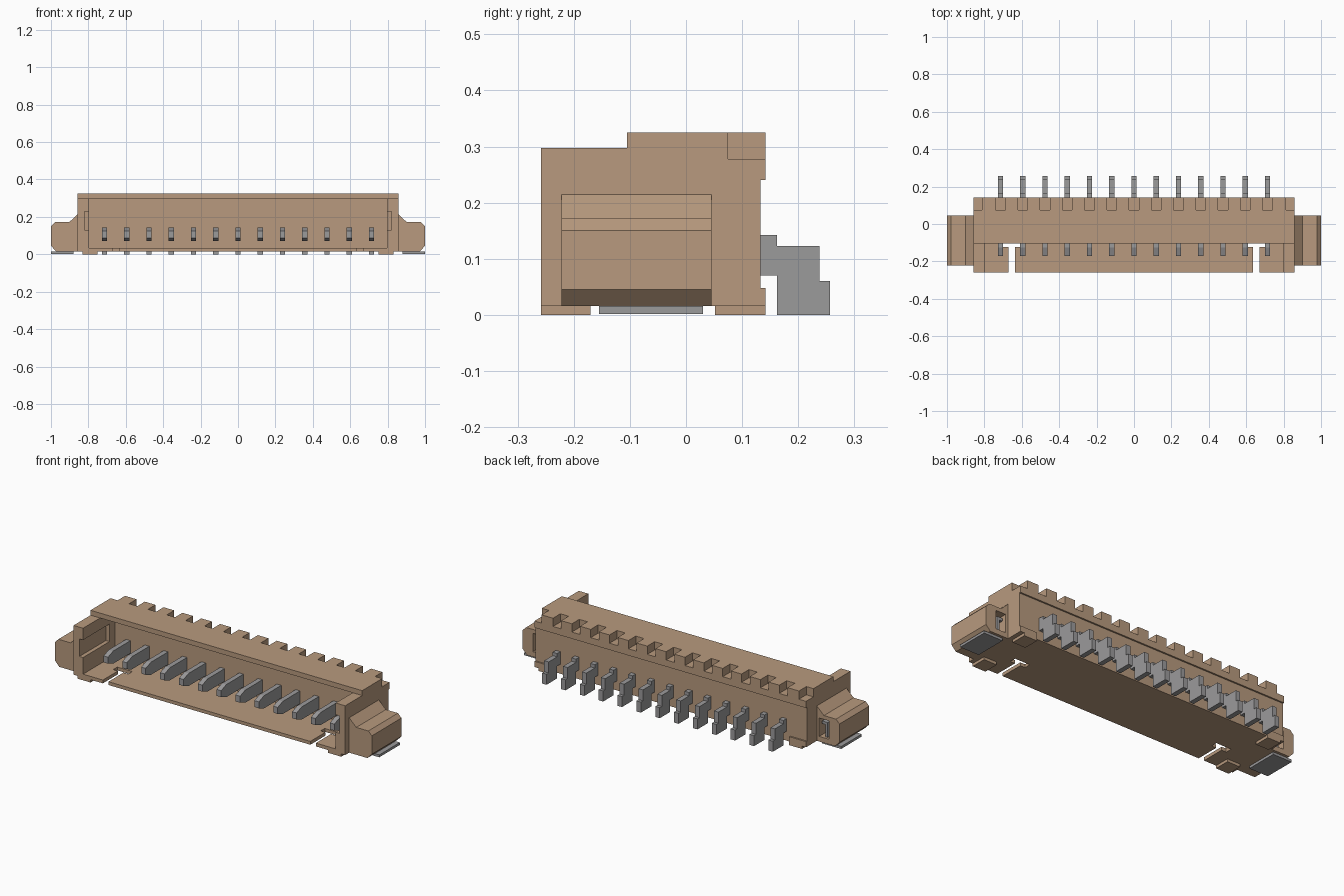
import bpy
import bmesh

cube = bpy.data.objects.get("Cube")
if cube:
    bpy.data.objects.remove(cube, do_unlink=True)


def material(name, rgb):
    m = bpy.data.materials.new(name)
    m.use_nodes = True
    m.diffuse_color = (*rgb, 1)
    m.node_tree.nodes["Principled BSDF"].inputs["Base Color"].default_value = (*rgb, 1)
    return m


TAN = material("tan plastic", (0.479, 0.323, 0.209))
GREY = material("grey metal", (0.33, 0.325, 0.33))


def make_object(name, bm, mat=None):
    bmesh.ops.recalc_face_normals(bm, faces=bm.faces[:])
    mesh = bpy.data.meshes.new(name)
    bm.to_mesh(mesh)
    bm.free()
    obj = bpy.data.objects.new(name, mesh)
    bpy.context.collection.objects.link(obj)
    if mat:
        mesh.materials.append(mat)
    return obj


def add_box(bm, x, y, z):
    corners = bmesh.ops.create_cube(bm, size=1)["verts"]
    for v in corners:
        for i, (lo, hi) in enumerate((x, y, z)):
            v.co[i] = hi if v.co[i] > 0 else lo


def boxes(name, items, mat=None):
    bm = bmesh.new()
    for item in items:
        add_box(bm, *item)
    return make_object(name, bm, mat)


def prism(name, points, axis, lo, hi, mat):
    """Extrude a profile along x (points are y, z) or along y (points are x, z)."""
    bm = bmesh.new()
    place = (lambda a, b, t: (t, a, b)) if axis == "x" else (lambda a, b, t: (a, t, b))
    face = bm.faces.new([bm.verts.new(place(a, b, lo)) for a, b in points])
    new = bmesh.ops.extrude_face_region(bm, geom=[face])["geom"]
    shift = place(0, 0, hi - lo)
    bmesh.ops.translate(bm, vec=shift, verts=[g for g in new if isinstance(g, bmesh.types.BMVert)])
    return make_object(name, bm, mat)


def cut(obj, items):
    """Subtract each box in turn from the object."""
    for item in items:
        cutter = boxes("cutter", [item])
        cutter.hide_render = True
        mod = obj.modifiers.new("cut", "BOOLEAN")
        mod.operation = "DIFFERENCE"
        mod.solver = "EXACT"
        mod.object = cutter
        bpy.context.view_layer.objects.active = obj
        bpy.ops.object.modifier_apply(modifier=mod.name)
        bpy.data.objects.remove(cutter, do_unlink=True)


def span(center, half):
    return (center - half, center + half)


def side_span(side, a, b):
    return tuple(sorted((side * a, side * b)))


PINS = [(i - 6) * 0.119 for i in range(13)]

# Housing shell with a stepped roof and a rear lip
profile = [(-0.258, 0.016), (0.133, 0.016), (0.133, 0.24), (0.142, 0.24),
           (0.142, 0.325), (-0.105, 0.325), (-0.105, 0.297), (-0.258, 0.297)]
housing = prism("housing", profile, "x", -0.857, 0.857, TAN)

# Mating cavity, open at the front and above the tongue
cuts = [((-0.797, 0.797), (-0.3, 0.03), (0.035, 0.297)),
        ((-0.797, 0.797), (-0.3, -0.105), (0.2, 0.4))]
for s in (-1, 1):
    cuts += [
        # key grooves in the side walls
        (side_span(s, 0.78, 0.82), (-0.3, -0.02), (0.13, 0.23)),
        # T-shaped floor slots
        (side_span(s, 0.637, 0.672), (-0.3, -0.1), (-0.1, 0.1)),
        (side_span(s, 0.607, 0.702), (-0.122, -0.085), (-0.1, 0.1)),
        # rear corner notches
        (side_span(s, 0.812, 0.9), (0.075, 0.2), (0.278, 0.4)),
    ]
# Rear edge notches above the pins
cuts += [(span(x, 0.026), (0.075, 0.2), (0.278, 0.4)) for x in PINS]
cut(housing, cuts)

# Pins: chamfered blade in front, stepped solder tail behind
pin_profile = [(-0.172, 0.088), (-0.125, 0.07), (0.162, 0.07), (0.162, 0),
               (0.257, 0), (0.257, 0.06), (0.238, 0.06), (0.238, 0.123),
               (0.162, 0.123), (0.162, 0.142), (-0.125, 0.142), (-0.172, 0.125)]
for i, x in enumerate(PINS):
    prism(f"pin_{i + 1}", pin_profile, "x", x - 0.014, x + 0.014, GREY)

ear_profile = [(0.857, 0.016), (0.972, 0.016), (1, 0.045), (1, 0.15),
               (0.978, 0.172), (0.902, 0.172), (0.857, 0.215)]
for s, label in ((1, "left"), (-1, "right")):
    # Side ear with a pocket open at the rear
    ear = prism(label + "_ear", [(s * x, z) for x, z in ear_profile], "y", -0.222, 0.045, TAN)
    cut(ear, [(side_span(s, 0.872, 0.935), (-0.16, 0.1), (0.045, 0.15))])

    # Retention clip inside the pocket and solder pad below
    boxes(label + "_clip", [
        (side_span(s, 0.9, 0.915), (-0.155, 0.03), (0.045, 0.13)),
        (side_span(s, 0.88, 0.9), (-0.155, 0.03), (0.115, 0.13)),
    ], GREY)
    boxes(label + "_solder_pad", [(side_span(s, 0.88, 1), (-0.155, 0.03), (0.002, 0.016))], GREY)

    # Standoff feet and rear ledge
    boxes(label + "_feet", [
        (side_span(s, 0.75, 0.832), (-0.258, -0.17), (0, 0.016)),
        (side_span(s, 0.75, 0.832), (0.052, 0.142), (0, 0.016)),
        (side_span(s, 0.75, 0.857), (0.133, 0.142), (0.016, 0.048)),
    ], TAN)
